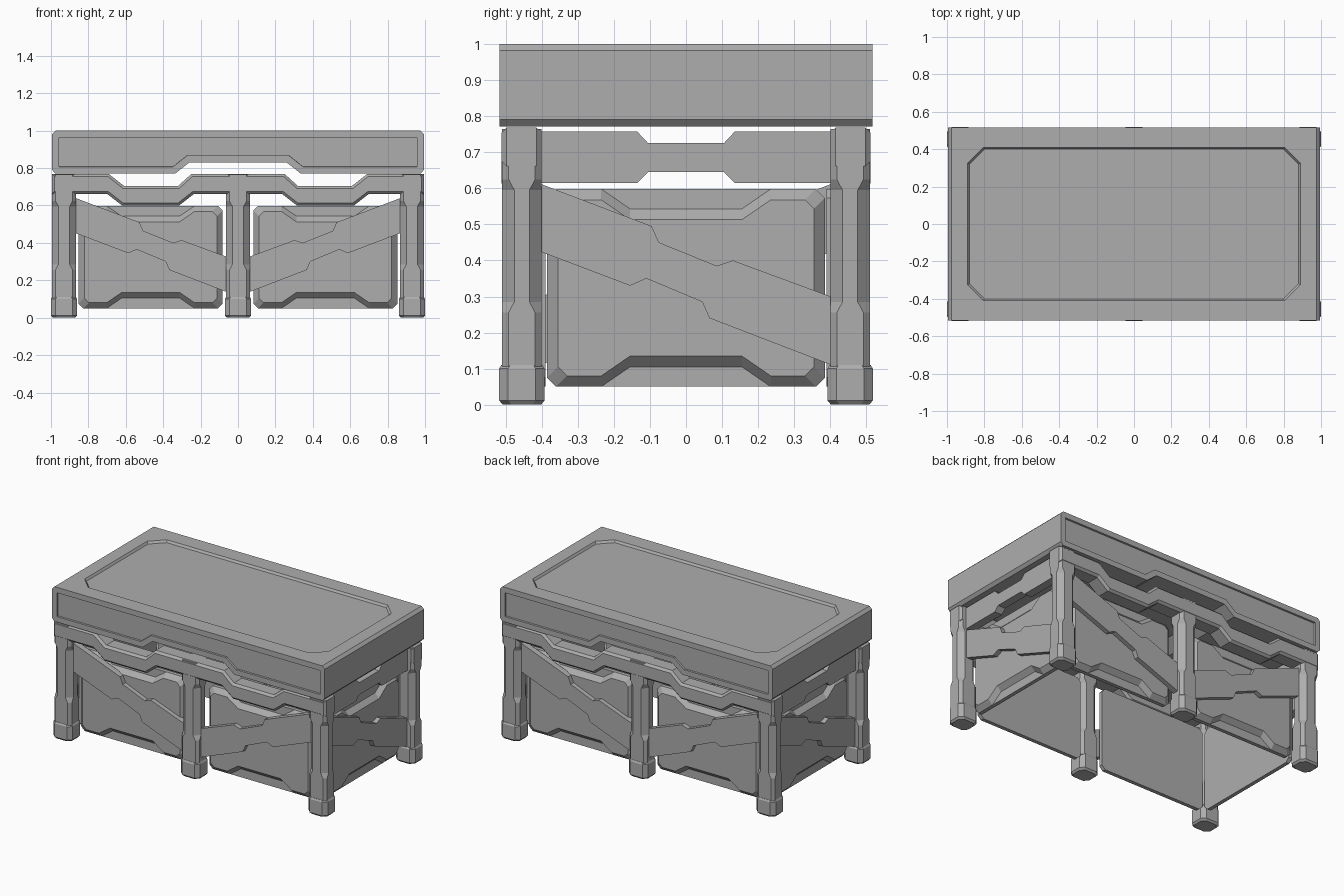
import bpy, bmesh, math

cube = bpy.data.objects.get("Cube")
if cube:
    bpy.data.objects.remove(cube, do_unlink=True)

grey = bpy.data.materials.new("plain grey")
grey.use_nodes = True
grey.diffuse_color = (0.42, 0.42, 0.42, 1)
grey.node_tree.nodes["Principled BSDF"].inputs["Base Color"].default_value = (0.42, 0.42, 0.42, 1)


def loft(name, rings, bevel=0.0):
    """Skin matching rings of points, cap both ends, optionally bevel the caps."""
    bm = bmesh.new()
    loops = [[bm.verts.new(p) for p in ring] for ring in rings]
    for a, b in zip(loops, loops[1:]):
        for i in range(len(a)):
            j = (i + 1) % len(a)
            bm.faces.new((a[i], a[j], b[j], b[i]))
    caps = [bm.faces.new(loops[0]), bm.faces.new(loops[-1])]
    bmesh.ops.recalc_face_normals(bm, faces=bm.faces)
    if bevel:
        edges = list({e for f in caps for e in f.edges})
        bmesh.ops.bevel(bm, geom=edges, offset=bevel, segments=1, affect='EDGES')
    mesh = bpy.data.meshes.new(name)
    bm.to_mesh(mesh)
    bm.free()
    mesh.materials.append(grey)
    obj = bpy.data.objects.new(name, mesh)
    bpy.context.collection.objects.link(obj)
    return obj


def octagon(z, hx, hy, c, cx=0, cy=0):
    q = [(hx, hy - c), (hx - c, hy), (c - hx, hy), (-hx, hy - c),
         (-hx, c - hy), (c - hx, -hy), (hx - c, -hy), (hx, c - hy)]
    return [(cx + x, cy + y, z) for x, y in q]


def wall(points, depth, angle, shift=0):
    """Stand (u, z) points upright at a distance, turned about z (0 = front)."""
    c, s = math.cos(angle), math.sin(angle)
    return [((u + shift) * c + depth * s, (u + shift) * s - depth * c, z)
            for u, z in points]


def mirrored(half):
    """Complete a right-hand outline, given bottom to top, with its left half."""
    return half + [(-u, z) for u, z in reversed(half)]


FRONT, RIGHT, BACK, LEFT = (i * math.pi / 2 for i in range(4))

# Table top: chamfered slab with a raised notch along its underside
slab = mirrored([(0.26, 0.83), (0.335, 0.771), (0.977, 0.771), (0.994, 0.79),
                 (0.994, 0.982), (0.976, 1.0)])
top = loft("table_top", [wall(slab, 0.517, FRONT), wall(slab, -0.517, FRONT)])

# Sunken panel on the front and back of the top
bm = bmesh.new()
bm.from_mesh(top.data)
ends = [f for f in bm.faces if abs(f.normal.y) > 0.9]
bmesh.ops.inset_individual(bm, faces=ends, thickness=0.036, use_even_offset=True)
bmesh.ops.inset_individual(bm, faces=ends, thickness=0.001, depth=-0.012, use_even_offset=True)
bm.to_mesh(top.data)
bm.free()

# Sunken work surface, cut with a tapered octagon
cutter = loft("surface_cutter", [octagon(0.986, 0.88, 0.4, 0.08),
                                 octagon(1.0, 0.89, 0.41, 0.085),
                                 octagon(1.05, 0.89, 0.41, 0.085)])
cutter.hide_render = True
cut = top.modifiers.new("surface", 'BOOLEAN')
cut.operation, cut.object, cut.solver = 'DIFFERENCE', cutter, 'EXACT'
bpy.context.view_layer.objects.active = top
bpy.ops.object.modifier_apply(modifier=cut.name)
bpy.data.objects.remove(cutter, do_unlink=True)

# Legs with slimmer middles, standing on block feet
for row, y in (("front", -0.455), ("back", 0.455)):
    for side, x in (("right", -0.93), ("middle", 0), ("left", 0.93)):
        leg = [(0.1, 0.018), (0.255, 0.018), (0.285, 0.034),
               (0.595, 0.034), (0.625, 0.018), (0.765, 0.018)]
        loft(f"{row}_{side}_leg", [octagon(z, 0.064, 0.055, c, x, y) for z, c in leg])
        foot = [(0, 0.058), (0.012, 0.068), (0.1, 0.068), (0.11, 0.062)]
        loft(f"{row}_{side}_foot",
             [octagon(z, h + 0.002, h - 0.005, 0.025, x, y) for z, h in foot])

# Long rails: thick bands that dip in each bay
upper = [(0.25, 0.768), (0.32, 0.705), (0.61, 0.705), (0.69, 0.768), (0.994, 0.768)]
lower = [(0.994, 0.662), (0.7, 0.662), (0.62, 0.6), (0.315, 0.6), (0.235, 0.662)]
rail = mirrored(lower[::-1] + upper[::-1])
for name, angle in (("front_rail", FRONT), ("back_rail", BACK)):
    loft(name, [wall(rail, 0.4, angle), wall(rail, 0.512, angle)], 0.014)

# Short rails: pinched in the middle
pinched = mirrored([(0.105, 0.645), (0.135, 0.615), (0.42, 0.615),
                    (0.42, 0.757), (0.135, 0.757), (0.105, 0.725)])
for name, angle in (("left_rail", RIGHT), ("right_rail", LEFT)):
    loft(name, [wall(pinched, 0.9, angle), wall(pinched, 0.955, angle)])

# Diagonal braces with jogged edges
brace = [(-0.45, 0.63), (-0.095, 0.495), (-0.075, 0.45), (0.085, 0.385), (0.13, 0.4),
         (0.45, 0.282), (0.45, 0.092), (0.065, 0.24), (0.045, 0.285), (-0.11, 0.35),
         (-0.155, 0.33), (-0.45, 0.442)]
for name, angle in (("left_brace", RIGHT), ("right_brace", LEFT)):
    loft(name, [wall(brace, 0.91, angle), wall(brace, 0.95, angle)])
for name, angle in (("front", FRONT), ("back", BACK)):
    for bay, flip in (("first", 1), ("second", -1)):
        shape = [(flip * (u - 0.432), z + 0.015) for u, z in brace]
        loft(f"{name}_{bay}_brace", [wall(shape, 0.435, angle), wall(shape, 0.475, angle)])


# Side panels: thin boards with a notched, bevelled plate facing outwards
def plate(inset, notch):
    w, lo, hi, c = 0.385 - inset, 0.05 + inset, 0.598 - inset, 0.025
    return mirrored([(0.155, lo + notch), (0.235, lo), (w - c, lo), (w, lo + c),
                     (w, hi - c), (w - c, hi), (0.235, hi), (0.155, hi - notch)])


def panel(name, angle, face, shift=0):
    loft(f"{name}_board", [wall(plate(0, 0), d, angle, shift)
                           for d in (face - 0.055, face - 0.03)])
    loft(f"{name}_plate", [wall(plate(0, 0.055), face - 0.03, angle, shift),
                           wall(plate(0.03, 0.055), face, angle, shift)])


for name, angle in (("front", FRONT), ("back", BACK)):
    panel(f"{name}_first_panel", angle, 0.445, -0.467)
    panel(f"{name}_second_panel", angle, 0.445, 0.467)
panel("left_panel", RIGHT, 0.92)
panel("right_panel", LEFT, 0.92)
